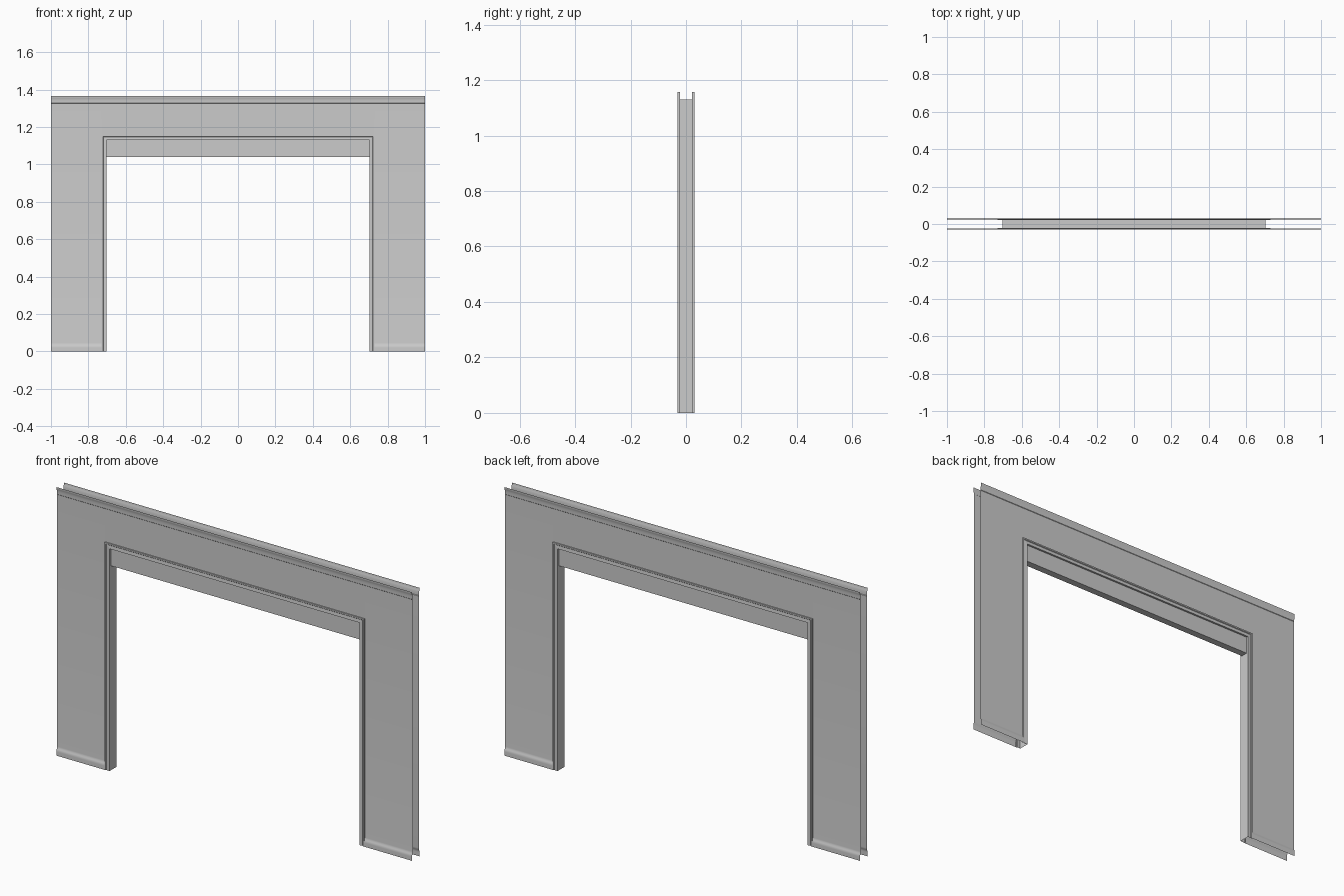
import bpy

if "Cube" in bpy.data.objects:
    bpy.data.objects.remove(bpy.data.objects["Cube"])

X_OUT, X_IN, Z_IN, TOP = 1.0, 0.703, 1.13, 1.365
WALL = 0.024          # half distance between the two wall skins
CASE_W = 0.027        # door casing width


def make(name, verts, faces, smooth=False):
    me = bpy.data.meshes.new(name)
    me.from_pydata(verts, [], faces)
    me.update()
    ob = bpy.data.objects.new(name, me)
    bpy.context.collection.objects.link(ob)
    if smooth:
        bpy.ops.object.select_all(action='DESELECT')
        ob.select_set(True)
        bpy.context.view_layer.objects.active = ob
        bpy.ops.object.shade_smooth_by_angle(angle=0.6)
    return ob


def strip(name, profile, x0, x1, side):
    """Open sheet: (depth, z) profile extruded along x on one side of the wall."""
    verts = [(x, side * d, z) for d, z in profile for x in (x0, x1)]
    faces = []
    for i in range(0, len(verts) - 2, 2):
        f = (i, i + 1, i + 3, i + 2)
        faces.append(f if side < 0 else f[::-1])
    return make(name, verts, faces, True)


def arch(name, profile, flip=False):
    """Mitred sweep of a (width, y) profile around the doorway."""
    verts, n = [], len(profile)
    for sx, up in ((-1, 0), (-1, 1), (1, 1), (1, 0)):
        verts += [(sx * (X_IN + w), y, (Z_IN + w) * up) for w, y in profile]
    faces = []
    for r in range(3):
        for j in range(n - 1):
            a = r * n + j
            f = (a, a + n, a + n + 1, a + 1)
            faces.append(f[::-1] if flip else f)
    return make(name, verts, faces)


# profiles from floor to top
base = [(0.030, 0), (0.030, 0.020), (0.0295, 0.027), (0.0275, 0.032),
        (0.0255, 0.037), (0.0245, 0.041), (WALL, 0.045)]
crown = [(WALL, 1.325), (0.026, 1.327), (0.0263, 1.337), (0.027, 1.346),
         (0.0285, 1.353), (0.030, 1.357), (0.030, TOP)]
casing = [(0, WALL - 0.002), (0, 0.028), (0.017, 0.0265), (0.020, 0.030),
          (CASE_W, 0.030), (CASE_W, WALL - 0.002)]

xc, zc = X_IN + CASE_W, Z_IN + CASE_W
for side, tag in ((-1, "front"), (1, "back")):
    # wall skins with baseboard and crown moulding
    strip(f"{tag}_wall_left", base + crown, -X_OUT, -xc, side)
    strip(f"{tag}_wall_right", base + crown, xc, X_OUT, side)
    strip(f"{tag}_wall_over_door", [(WALL, zc)] + crown, -xc, xc, side)
    # raised trim around the doorway
    arch(f"{tag}_door_casing", [(w, side * y) for w, y in casing], side > 0)

# lining of the doorway
arch("door_jamb", [(0, WALL), (0, -WALL)])

# header box hanging in the top of the doorway
bpy.ops.mesh.primitive_cube_add(size=1, location=(0, 0, (1.04 + Z_IN) / 2))
header = bpy.context.object
header.name = "door_header"
header.scale = (2 * X_IN, 0.036, Z_IN - 1.04)
